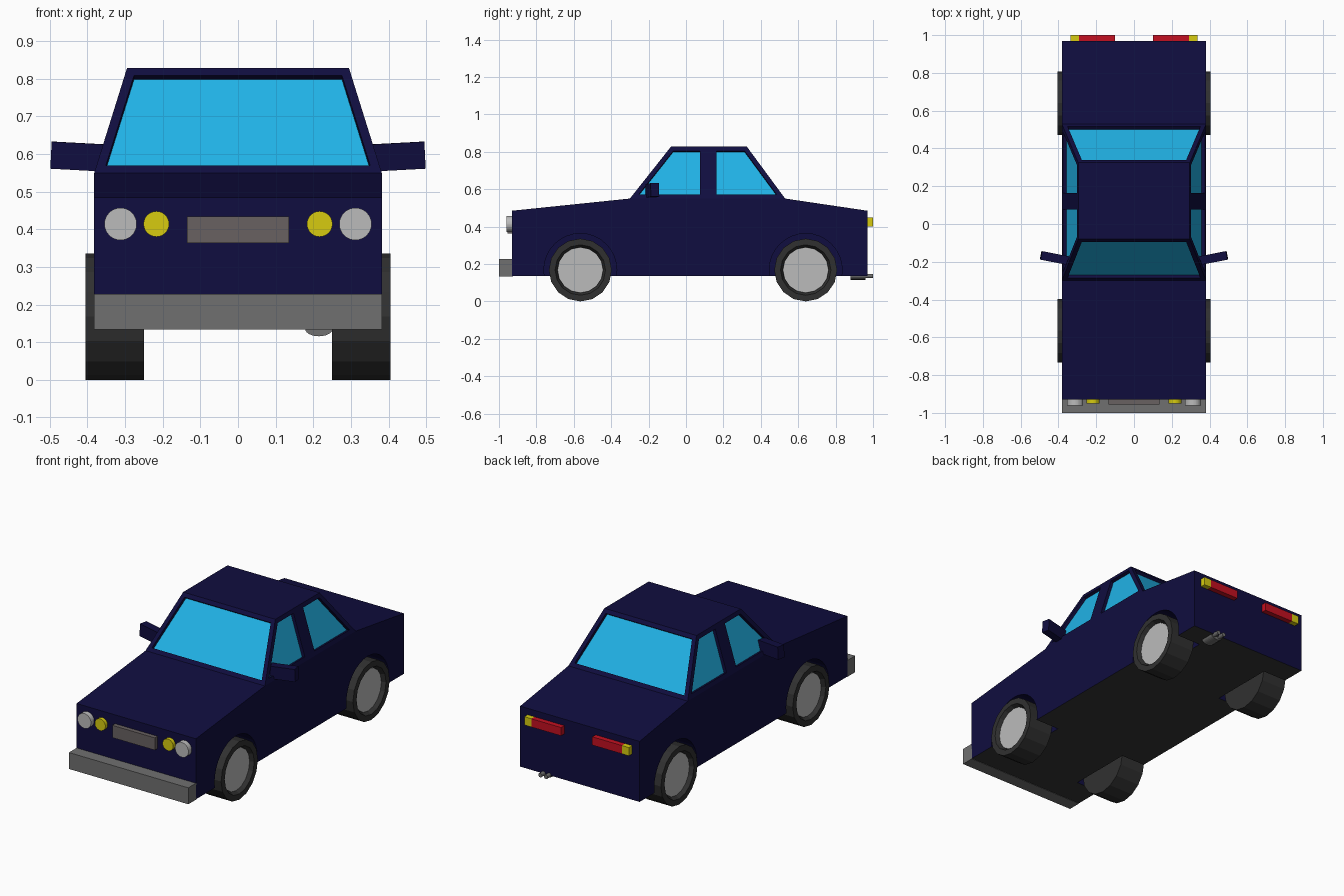
import bpy, bmesh
from math import radians, pi
from mathutils import Matrix, Vector

if "Cube" in bpy.data.objects:
    bpy.data.objects.remove(bpy.data.objects["Cube"])


def mat(name, r, g, b):
    m = bpy.data.materials.new(name)
    m.diffuse_color = (r, g, b, 1)
    m.use_nodes = True
    m.node_tree.nodes["Principled BSDF"].inputs["Base Color"].default_value = m.diffuse_color
    return m


PAINT = mat("navy_paint", 0.005, 0.004, 0.05)
GLASS = mat("blue_glass", 0.015, 0.45, 0.80)
DARK = mat("dark_underside", 0.035, 0.035, 0.035)
RUBBER = mat("rubber", 0.03, 0.03, 0.03)
CHROME = mat("light_grey", 0.5, 0.5, 0.5)
STEEL = mat("bumper_grey", 0.16, 0.16, 0.16)
GRILLE = mat("grille_grey", 0.14, 0.12, 0.12)
YELLOW = mat("yellow_lamp", 0.68, 0.60, 0.005)
RED = mat("red_lamp", 0.55, 0.005, 0.015)


def finish(name, bm, *mats):
    bmesh.ops.recalc_face_normals(bm, faces=bm.faces)
    me = bpy.data.meshes.new(name)
    bm.to_mesh(me)
    bm.free()
    for m in mats:
        me.materials.append(m)
    ob = bpy.data.objects.new(name, me)
    bpy.context.collection.objects.link(ob)
    return ob


def box(name, lo, hi, m, rot=Matrix()):
    lo, hi = Vector(lo), Vector(hi)
    bm = bmesh.new()
    bmesh.ops.create_cube(bm, size=1, matrix=Matrix.Translation((lo + hi) / 2) @ rot
                          @ Matrix.Diagonal((*(hi - lo), 1)))
    return finish(name, bm, m)


def cylinder(name, centre, r, depth, axis, m, sides=32, flat=1.0):
    rot = Matrix.Rotation(pi / 2, 4, 'Y' if axis == 'X' else 'X')
    bm = bmesh.new()
    bmesh.ops.create_cone(bm, cap_ends=True, segments=sides, radius1=r, radius2=r, depth=depth,
                          matrix=Matrix.Translation(centre) @ Matrix.Diagonal((1, 1, flat, 1)) @ rot)
    return finish(name, bm, m)


# lower body: side profile extruded across the width, grey floor
W = 0.382
bm = bmesh.new()
profile = [(-0.93, 0.135), (-0.93, 0.485), (-0.30, 0.55), (0.53, 0.55), (0.97, 0.485), (0.97, 0.135)]
side = bm.faces.new([bm.verts.new((-W, y, z)) for y, z in profile])
ext = bmesh.ops.extrude_face_region(bm, geom=[side], use_keep_orig=True)["geom"]
bmesh.ops.translate(bm, verts=[v for v in ext if isinstance(v, bmesh.types.BMVert)], vec=(2 * W, 0, 0))
for f in bm.faces:
    f.material_index = int(f.calc_center_median().z < 0.14)
body = finish("body", bm, PAINT, DARK)

# cabin: tapered block, split at the door pillars, windows recessed
bm = bmesh.new()
base = [bm.verts.new(p) for p in [(-W, -0.30, 0.55), (W, -0.30, 0.55), (W, 0.53, 0.55), (-W, 0.53, 0.55)]]
roof = [bm.verts.new(p) for p in [(-0.295, -0.08, 0.828), (0.295, -0.08, 0.828),
                                  (0.295, 0.325, 0.828), (-0.295, 0.325, 0.828)]]
bm.faces.new(base)
bm.faces.new(roof)
for i in range(4):
    j = (i + 1) % 4
    bm.faces.new((base[i], base[j], roof[j], roof[i]))
for y in (0.10, 0.14):
    bmesh.ops.bisect_plane(bm, geom=bm.verts[:] + bm.edges[:] + bm.faces[:],
                           plane_co=(0, y, 0), plane_no=(0, 1, 0))
bmesh.ops.recalc_face_normals(bm, faces=bm.faces)
panes = [f for f in bm.faces if abs(f.normal.z) < 0.9 and abs(f.calc_center_median().y - 0.12) > 0.03]
bmesh.ops.inset_individual(bm, faces=panes, thickness=0.024, use_even_offset=True)
bmesh.ops.inset_individual(bm, faces=panes, thickness=0.0, depth=-0.018)
for f in panes:
    f.material_index = 1
finish("cabin", bm, PAINT, GLASS)

# wheels, hubs and wheel arches
for end, y in (("front", -0.565), ("rear", 0.64)):
    for s, tag in ((1, "right"), (-1, "left")):
        name = f"{end}_{tag}"
        bm = bmesh.new()
        ring = [(0.25, 0), (0.25, 0.168), (0.405, 0.168), (0.405, 0.135), (0.38, 0.122), (0.38, 0)]
        vs = [bm.verts.new((s * x, y, 0.168 - r)) for x, r in ring]
        es = [bm.edges.new(p) for p in zip(vs, vs[1:])]
        bmesh.ops.spin(bm, geom=vs + es, cent=(0, y, 0.168), axis=(1, 0, 0), angle=2 * pi, steps=16)
        bmesh.ops.remove_doubles(bm, verts=bm.verts, dist=0.0005)
        finish("tyre_" + name, bm, RUBBER)
        cylinder("hub_" + name, (s * 0.378, y, 0.168), 0.121, 0.014, 'X', CHROME, 16)
        cut = cylinder("arch_cutter_" + name, (s * 0.36, y, 0.168), 0.195, 0.26, 'X', PAINT, 32)
        cut.hide_render = True
        cut.display_type = 'WIRE'
        mod = body.modifiers.new("arch_" + name, 'BOOLEAN')
        mod.operation = 'DIFFERENCE'
        mod.object = cut

# bumper and grille
box("front_bumper", (-W, -1.0, 0.133), (W, -0.925, 0.228), STEEL)
box("grille", (-0.136, -0.955, 0.363), (0.136, -0.925, 0.434), GRILLE)

# lamps and mirrors on both sides
for s, tag in ((1, "right"), (-1, "left")):
    cylinder("headlamp_" + tag, (s * 0.312, -0.942, 0.414), 0.043, 0.036, 'Y', CHROME)
    cylinder("front_indicator_" + tag, (s * 0.217, -0.938, 0.414), 0.034, 0.026, 'Y', YELLOW)
    for part, a, b, m in (("tail_lamp_", 0.10, 0.29, RED), ("rear_indicator_", 0.29, 0.335, YELLOW)):
        box(part + tag, (min(s * a, s * b), 0.96, 0.40), (max(s * a, s * b), 1.0, 0.448), m)
    tilt = Matrix.Rotation(s * radians(11), 4, 'Z') @ Matrix.Rotation(-s * radians(3), 4, 'Y')
    c = Vector((s * 0.42, -0.18, 0.593))
    h = Vector((0.074, 0.023, 0.036))
    box("mirror_" + tag, c - h, c + h, PAINT, tilt)

# exhaust: flattened silencer with twin tips
cylinder("exhaust_silencer", (0.215, 0.92, 0.136), 0.037, 0.08, 'Y', STEEL, 24, 0.55)
for i, x in enumerate((0.197, 0.233)):
    cylinder(f"exhaust_tip_{i + 1}", (x, 0.965, 0.136), 0.012, 0.07, 'Y', STEEL, 16)
